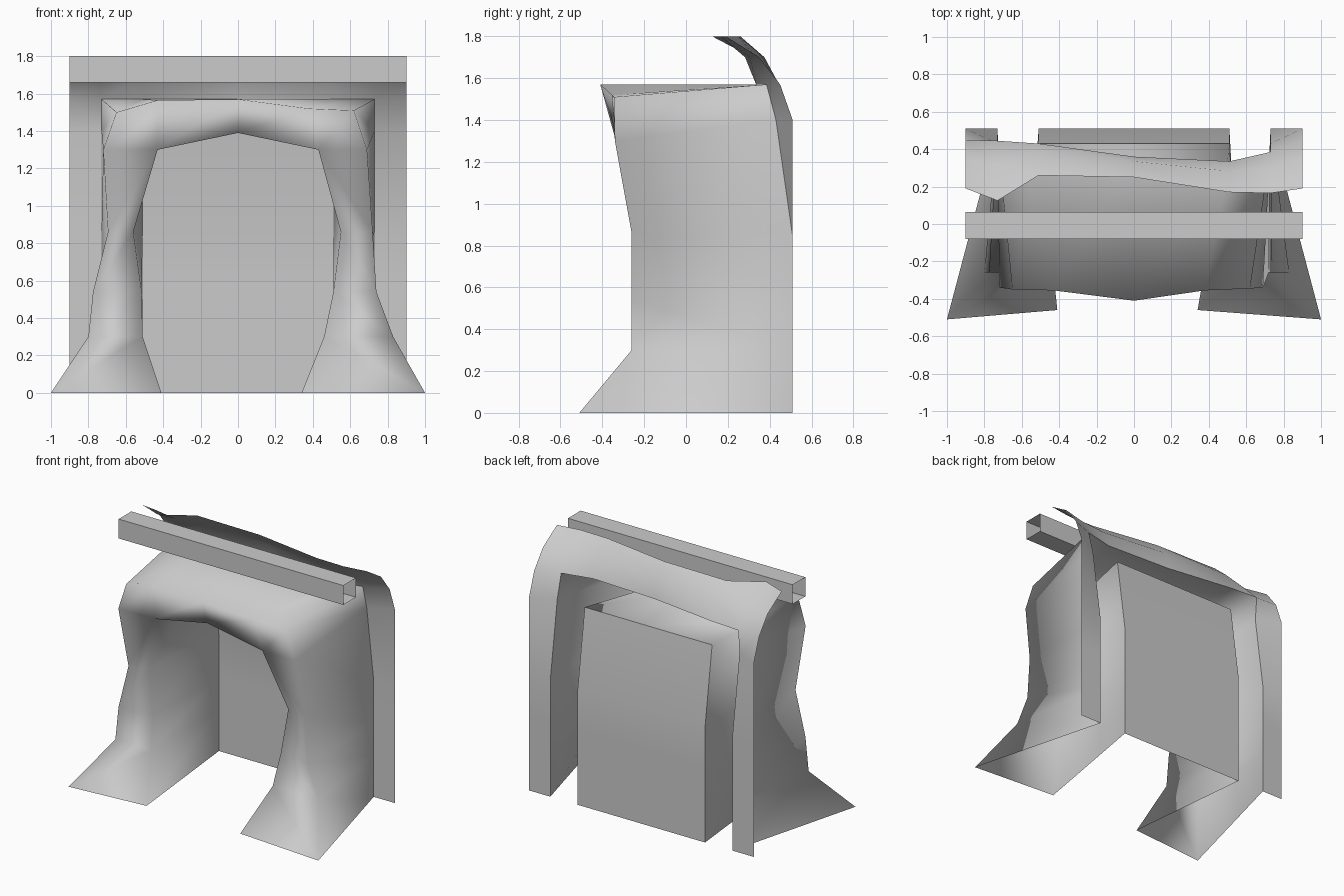
import bpy, bmesh
from mathutils import Vector

if "Cube" in bpy.data.objects:
    bpy.data.objects.remove(bpy.data.objects["Cube"])


def build(name, grids, smooth=True):
    """Join grids of points (lists of rows) into one welded mesh object."""
    bm = bmesh.new()
    for rows in grids:
        vs = [[bm.verts.new(Vector(p)) for p in row] for row in rows]
        for a, b in zip(vs, vs[1:]):
            for i in range(len(a) - 1):
                bm.faces.new((a[i], a[i + 1], b[i + 1], b[i]))
    bmesh.ops.remove_doubles(bm, verts=bm.verts, dist=0.0005)
    bmesh.ops.recalc_face_normals(bm, faces=bm.faces)
    for f in bm.faces:
        f.smooth = smooth
    me = bpy.data.meshes.new(name)
    bm.to_mesh(me)
    bm.free()
    ob = bpy.data.objects.new(name, me)
    bpy.context.collection.objects.link(ob)
    return ob


# Levels of the curtains: z, outer x (left, right), inner x (left, right),
# outer front y, inner front y, back y, back z
levels = [
    (0.00, 1.00, 1.00, 0.41, 0.34, -0.51, -0.46, 0.51, 0.00),
    (0.30, 0.80, 0.83, 0.51, 0.46, -0.26, -0.26, 0.51, 0.30),
    (0.54, 0.775, 0.74, 0.515, 0.51, -0.26, -0.24, 0.51, 0.54),
    (0.86, 0.695, 0.72, 0.56, 0.55, -0.26, -0.21, 0.51, 0.84),
    (1.30, 0.72, 0.69, 0.43, 0.43, -0.34, -0.335, 0.43, 1.40),
]
SIDE_X, BACK_X, STRIP_X = 0.73, 0.51, 0.90

# Lower edge of the back flap, where the roof starts
flap_low = [(-0.90, 0.45, 1.57), (-0.73, 0.445, 1.57), (-0.51, 0.43, 1.57),
            (0, 0.36, 1.57), (0.51, 0.335, 1.57), (0.73, 0.385, 1.57), (0.90, 0.45, 1.57)]
flap_top_y = [0.19, 0.125, 0.26, 0.25, 0.17, 0.165, 0.19]

# Front lip of the roof and the arch below it
lip = [(-0.65, -0.35, 1.50), (-0.43, -0.355, 1.565), (0, -0.41, 1.57),
       (0.38, -0.355, 1.52), (0.62, -0.345, 1.51)]
top = levels[-1]
arch = [(-top[1], top[5], top[0]), (-top[3], top[6], top[0]), (0, -0.35, 1.39),
        (top[4], top[6], top[0]), (top[2], top[5], top[0])]


def leg(side):
    """One curtain leg: outer wall, front face, inner wall."""
    k = 0 if side < 0 else 1
    return [[(side * SIDE_X, r[7], r[8]), (side * r[1 + k], r[5], r[0]),
             (side * r[3 + k], r[6], r[0]), (side * BACK_X, r[7], r[8])] for r in levels]


# Upper part of each outer wall, up to the roof
wall_tops = [
    [[(s * SIDE_X, 0.43, 1.40), arch[i]], [flap_low[j], lip[i]]]
    for s, i, j in ((-1, 0, 1), (1, 4, 5))]
ceiling_back = [(-BACK_X, 0.43, 1.40), (0, 0.43, 1.40), (BACK_X, 0.43, 1.40)]

# Draped cloth: legs, valance, roof and alcove ceiling
build("draped_cloth", [leg(-1), leg(1), *wall_tops, [arch, lip],
                       [lip, flap_low[1:6]], [arch[1:4], ceiling_back]])

# Back panel of the alcove
build("back_panel", [[[(-BACK_X, r[7], r[8]), (0, r[7], r[8]), (BACK_X, r[7], r[8])]
                      for r in levels]])

# Back flap that rolls over the top, with a hanging strip on each side
flap_mid = [(p[0], 0.5 * (p[1] + y) + 0.03, 1.70) for p, y in zip(flap_low, flap_top_y)]
flap_top = [(p[0], y, 1.80) for p, y in zip(flap_low, flap_top_y)]
strips = []
for s, pair in ((-1, (flap_low[1], flap_low[0])), (1, (flap_low[5], flap_low[6]))):
    rows = [[(s * SIDE_X, r[7], r[8]), (s * STRIP_X, 0.51, r[8])] for r in levels]
    strips.append(rows + [list(pair)])
build("back_flap", [[flap_low, flap_mid, flap_top], *strips])

# Square hollow rail with open ends
section = [(-0.08, 1.66), (0.065, 1.66), (0.065, 1.80), (-0.08, 1.80), (-0.08, 1.66)]
build("top_rail", [[[(x, y, z) for y, z in section] for x in (-0.9, 0.9)]], smooth=False)
